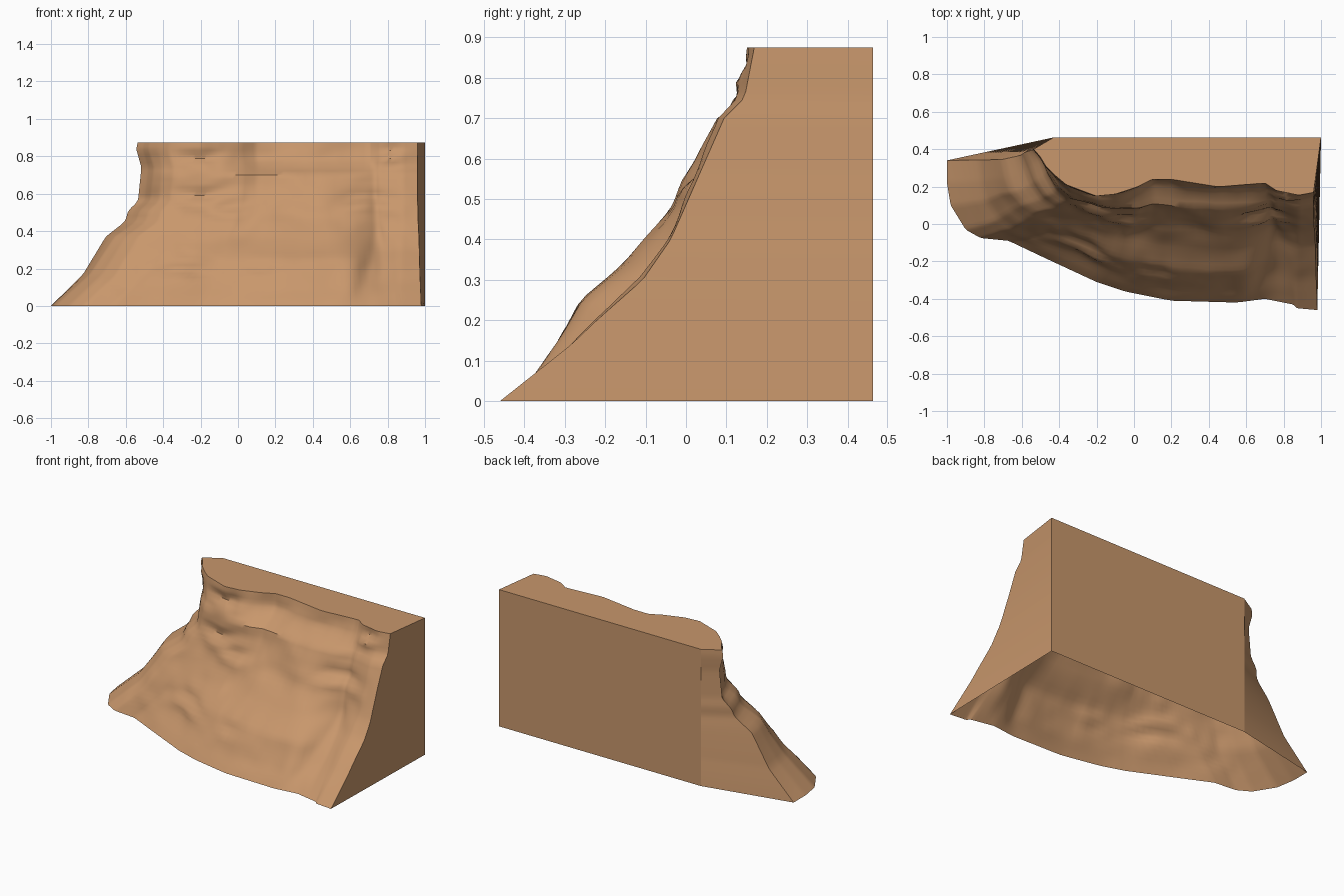
import bpy
import bmesh
import math
from mathutils import Vector, noise

old = bpy.data.objects.get("Cube")
if old:
    bpy.data.objects.remove(old, do_unlink=True)

HEIGHT, BACK, COLS, ROWS = 0.875, 0.463, 90, 40

sandstone = bpy.data.materials.new("sandstone")
sandstone.use_nodes = True
COLOUR = (0.58, 0.31, 0.15, 1)
sandstone.diffuse_color = COLOUR
bsdf = sandstone.node_tree.nodes["Principled BSDF"]
bsdf.inputs["Base Color"].default_value = COLOUR
bsdf.inputs["Roughness"].default_value = 0.9

# Foot and brow outlines of the cliff, paired point by point
FOOT = [(-1, .34), (-1, .22), (-.98, .1), (-.9, -.03), (-.82, -.075), (-.67, -.09),
        (-.48, -.18), (-.2, -.31), (-.05, -.36), (.2, -.41), (.55, -.42),
        (.7, -.4), (.85, -.43), (.87, -.45), (.98, -.46)]
BROW = [(-.535, .4), (-.5, .36), (-.47, .31), (-.42, .26), (-.36, .21), (-.2, .15),
        (-.1, .16), (.02, .2), (.1, .24), (.2, .24), (.45, .2),
        (.7, .22), (.76, .18), (.88, .155), (.96, .17)]
# How far the slope has moved from foot to brow at each height:
# at the low tail, along the bulging middle, and at the cut left end
TAIL_Y = [(0, 0), (.37, .08), (.45, .45), (.56, .95), (.88, 1)]
MIDDLE_Y = [(0, 0), (.05, .05), (.14, .15), (.2, .21), (.25, .26), (.36, .46),
            (.49, .63), (.55, .67), (.6, .72), (.7, .79), (.74, .89), (.79, .97), (.88, 1)]
END_Y = [(0, 0), (.14, .28), (.2, .38), (.3, .56), (.4, .67), (.5, .74),
         (.6, .81), (.7, .88), (.75, .96), (.88, 1)]
LEAN_X = [(0, 0), (.17, .37), (.37, .63), (.45, .85), (.51, .89), (.56, 1),
          (.74, 1.04), (.84, .98), (.88, 1)]
# Small rock ledges: x, z, half width, depth
LEDGES = [(-.2, .6, .13, .03), (-.04, .54, .12, .025), (-.28, .19, .15, .03),
          (.12, .21, .1, .015), (.68, .53, .12, .03), (-.2, .8, .15, .02),
          (.82, .8, .1, .025), (-.5, .57, .08, .02)]


def lookup(table, z):
    for (a, u), (b, v) in zip(table, table[1:]):
        if z <= b:
            return u + (v - u) * (z - a) / (b - a)
    return table[-1][1]


def along(points, t):
    s = t * (len(points) - 1)
    i = min(int(s), len(points) - 2)
    return Vector(points[i]).lerp(Vector(points[i + 1]), s - i)


def smoothstep(a, b, t):
    s = min(1, max(0, (t - a) / (b - a)))
    return s * s * (3 - 2 * s)


def lean_y(t, z):
    middle = lookup(MIDDLE_Y, z)
    tail, end = 1 - smoothstep(0, .22, t), smoothstep(.74, .84, t)
    return middle + tail * (lookup(TAIL_Y, z) - middle) + end * (lookup(END_Y, z) - middle)


def cliff_point(col, row):
    t, z = col / COLS, HEIGHT * row / ROWS
    foot, brow = along(FOOT, t), along(BROW, t)
    x = foot.x + (brow.x - foot.x) * lookup(LEAN_X, z)
    y = foot.y + (brow.y - foot.y) * lean_y(t, z)
    # Weathering fades out at the borders
    fade = min(1, 6 * t, 10 * (1 - t)) * min(1, row / 4, (ROWS - row) / 3)
    dy = .016 * noise.noise(Vector((x * 5, 3, z * 6)))
    dy += .008 * noise.noise(Vector((x * 11, 8, z * 12)))
    for lx, lz, width, depth in LEDGES:
        tall = (z - lz - .03 * math.sin(lx * 30 + x * 9)) / .04
        dy += depth * tall * math.exp(-tall * tall - ((x - lx) / width) ** 2) * 1.6
    # Shallow fissure near the left end
    crack = (x - .69 - .25 * (z - .2)) / .03
    dy += .015 * math.exp(-crack * crack) * max(0, 1 - abs(z - .2) / .25)
    return Vector((x, y + dy * fade, z))


def make_object(name, faces, smooth=False):
    bm = bmesh.new()
    for face in faces:
        bm.faces.new([bm.verts.new(p) for p in face])
    bmesh.ops.remove_doubles(bm, verts=bm.verts, dist=1e-5)
    mesh = bpy.data.meshes.new(name)
    bm.to_mesh(mesh)
    bm.free()
    mesh.materials.append(sandstone)
    obj = bpy.data.objects.new(name, mesh)
    bpy.context.collection.objects.link(obj)
    if smooth:
        bpy.ops.object.select_all(action='DESELECT')
        obj.select_set(True)
        bpy.context.view_layer.objects.active = obj
        bpy.ops.object.shade_smooth_by_angle(angle=math.radians(40))


grid = [[cliff_point(c, r) for c in range(COLS + 1)] for r in range(ROWS + 1)]

# Weathered front slope
make_object("rock_face", [
    (grid[r][c], grid[r][c + 1], grid[r + 1][c + 1], grid[r + 1][c])
    for r in range(ROWS) for c in range(COLS)], smooth=True)


def cut_wall(name, col, back_x, flip):
    """Flat wall from one end of the slope to a vertical back corner."""
    corner = [Vector((back_x, BACK, row[0].z)) for row in grid]
    faces = []
    for r in range(ROWS):
        quad = [grid[r][col], corner[r], corner[r + 1], grid[r + 1][col]]
        faces.append(quad[::-1] if flip else quad)
    make_object(name, faces, smooth=True)


cut_wall("left_cut_wall", COLS, 1.0, False)
cut_wall("right_cut_wall", 0, -.43, True)

# Flat back and top; the underside stays open
make_object("back_wall", [[(1, BACK, 0), (-.43, BACK, 0),
                           (-.43, BACK, HEIGHT), (1, BACK, HEIGHT)]])
make_object("plateau", [grid[ROWS] + [Vector((1, BACK, HEIGHT)),
                                      Vector((-.43, BACK, HEIGHT))]])
